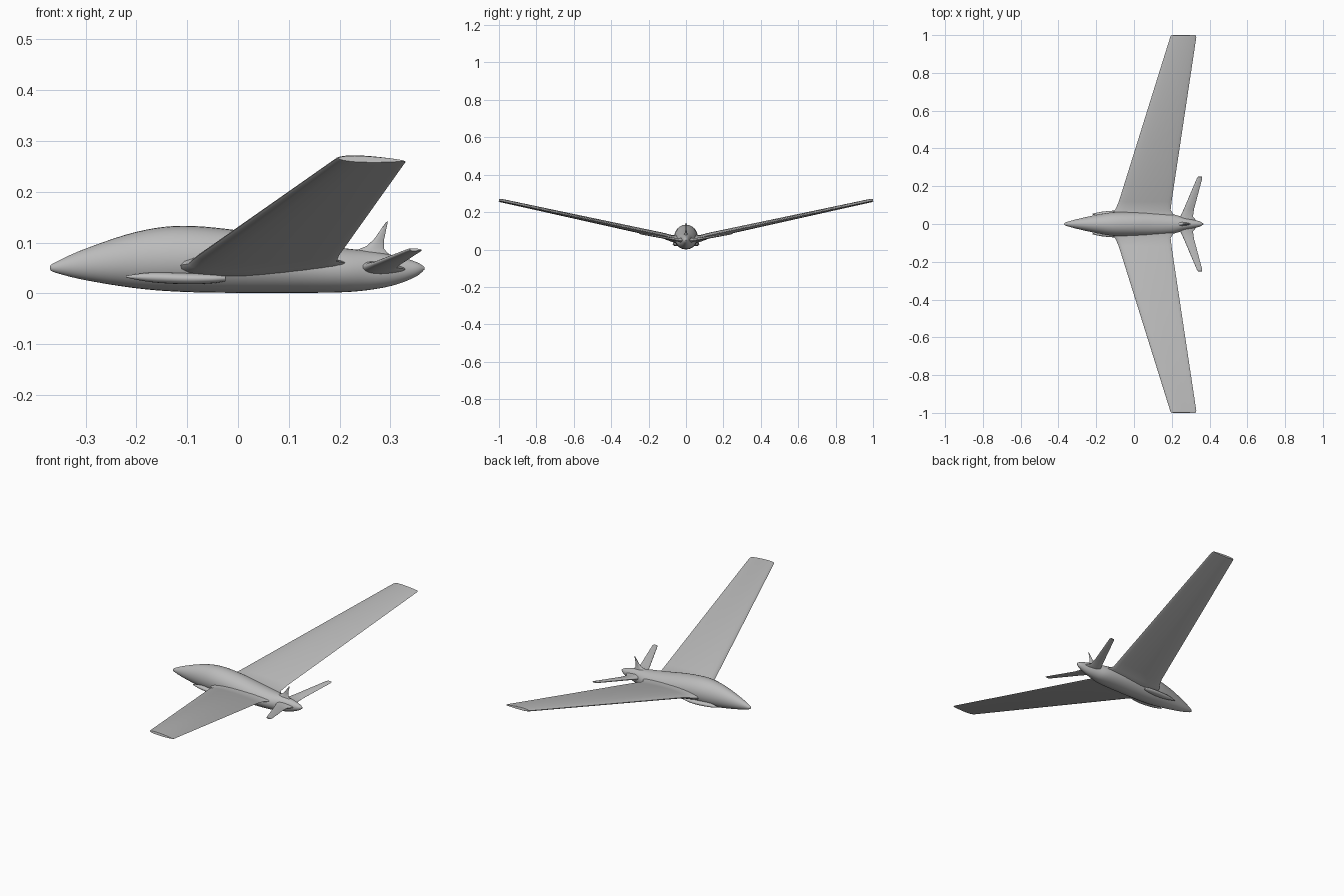
import bpy, bmesh, math
from mathutils import Vector

if "Cube" in bpy.data.objects:
    bpy.data.objects.remove(bpy.data.objects["Cube"], do_unlink=True)

grey = bpy.data.materials.new("airframe grey")
grey.use_nodes = True
colour = (0.5, 0.5, 0.5, 1)
grey.diffuse_color = colour
grey.node_tree.nodes["Principled BSDF"].inputs["Base Color"].default_value = colour


def loft(name, rings, angle=50):
    """Skin a list of equal-length closed rings and cap both ends."""
    bm = bmesh.new()
    rows = [[bm.verts.new(p) for p in ring] for ring in rings]
    n = len(rows[0])
    for a, b in zip(rows, rows[1:]):
        for i in range(n):
            j = (i + 1) % n
            bm.faces.new((a[i], a[j], b[j], b[i]))
    bm.faces.new(rows[0])
    bm.faces.new(rows[-1])
    bmesh.ops.recalc_face_normals(bm, faces=bm.faces)
    mesh = bpy.data.meshes.new(name)
    bm.to_mesh(mesh)
    bm.free()
    mesh.materials.append(grey)
    ob = bpy.data.objects.new(name, mesh)
    bpy.context.collection.objects.link(ob)
    bpy.ops.object.select_all(action='DESELECT')
    ob.select_set(True)
    bpy.context.view_layer.objects.active = ob
    bpy.ops.object.shade_smooth_by_angle(angle=math.radians(angle))
    return ob


def smooth(stations, steps=5):
    """Catmull-Rom interpolation between stations."""
    pts = [Vector(s) for s in stations]
    out = []
    for i in range(len(pts) - 1):
        p0, p1, p2 = pts[max(i - 1, 0)], pts[i], pts[i + 1]
        p3 = pts[min(i + 2, len(pts) - 1)]
        for k in range(steps):
            t = k / steps
            out.append(0.5 * (2 * p1 + (p2 - p0) * t + (2 * p0 - 5 * p1 + 4 * p2 - p3) * t * t
                              + (3 * p1 - p0 - 3 * p2 + p3) * t ** 3))
    return out + [pts[-1]]


def oval(x, y, low, high, half, n=32):
    mid, r = (low + high) / 2, (high - low) / 2
    return [(x, y + half * math.cos(2 * math.pi * i / n),
             mid + r * math.sin(2 * math.pi * i / n)) for i in range(n)]


def foil(lead, trail, thick, up, n=12):
    """Airfoil ring between a leading and a trailing point, thickened along up."""
    lead, trail, up = Vector(lead), Vector(trail), Vector(up)
    ring = []
    for i in range(2 * n):
        a = math.pi * i / n
        t = (1 - math.cos(a)) / 2
        bulge = math.sin(a) * (1 - 0.55 * t) * 0.65
        ring.append(lead.lerp(trail, t) + up * thick * bulge)
    return ring


# Fuselage: x, bottom, top, half width
body = smooth([(-0.37, 0.048, 0.053), (-0.36, 0.041, 0.061), (-0.3, 0.026, 0.088),
               (-0.2, 0.01, 0.121), (-0.11, 0.003, 0.133), (0, 0.001, 0.124),
               (0.1, 0.001, 0.106), (0.2, 0.002, 0.09), (0.26, 0.007, 0.083),
               (0.31, 0.017, 0.074), (0.35, 0.033, 0.062), (0.367, 0.047, 0.052)])
widths = smooth([(w, 0, 0) for w in (0.002, 0.009, 0.026, 0.048, 0.062, 0.063,
                                     0.06, 0.052, 0.036, 0.024, 0.013, 0.002)])
loft("fuselage", [oval(s.x, 0, s.y, s.z, w.x) for s, w in zip(body, widths)])

for side, label in ((1, "left"), (-1, "right")):
    # Long swept wing with raised tip and a thicker blended root
    up = Vector((0, -0.2 * side, 1))
    stations = [((-0.15, 0.0, 0.055), (0.235, 0.0, 0.06), 0.055),
                ((-0.118, 0.055, 0.055), (0.212, 0.045, 0.06), 0.046),
                ((-0.098, 0.078, 0.058), (0.194, 0.075, 0.063), 0.034),
                ((-0.08, 0.12, 0.073), (0.199, 0.12, 0.075), 0.03),
                ((0.192, 0.99, 0.264), (0.33, 0.99, 0.259), 0.018),
                ((0.198, 1.0, 0.266), (0.326, 1.0, 0.261), 0.012)]
    flip = lambda p: (p[0], p[1] * side, p[2])
    loft(label + "_wing", [foil(flip(a), flip(b), t, up) for a, b, t in stations])

    # Swept tailplane
    stations = [((0.228, 0.0, 0.05), (0.345, 0.0, 0.046), 0.034),
                ((0.248, 0.045, 0.053), (0.312, 0.04, 0.05), 0.02),
                ((0.264, 0.08, 0.058), (0.318, 0.08, 0.056), 0.013),
                ((0.332, 0.24, 0.085), (0.361, 0.24, 0.084), 0.008),
                ((0.338, 0.25, 0.086), (0.361, 0.25, 0.086), 0.005)]
    loft(label + "_tailplane", [foil(flip(a), flip(b), t, up) for a, b, t in stations])

    # Slim pod under the wing root, open at the back
    pod = smooth([(-0.22, 0.031, 0.035), (-0.17, 0.022, 0.041),
                  (-0.1, 0.018, 0.04), (-0.05, 0.02, 0.038), (-0.025, 0.024, 0.035)])
    wide = smooth([(w, 0, 0) for w in (0.002, 0.013, 0.019, 0.016, 0.008)])
    loft(label + "_pod", [oval(s.x, side * 0.052, s.y, s.z, w.x, 16) for s, w in zip(pod, wide)])

# Upright tail fin, flared where it meets the body
fin = [((0.2, 0, 0.07), (0.325, 0, 0.06), 0.03),
       ((0.235, 0, 0.086), (0.295, 0, 0.079), 0.018),
       ((0.253, 0, 0.093), (0.287, 0, 0.088), 0.011),
       ((0.268, 0, 0.107), (0.287, 0, 0.104), 0.007),
       ((0.291, 0, 0.14), (0.295, 0, 0.142), 0.003)]
loft("tail_fin", [foil(a, b, t, (0, 1, 0)) for a, b, t in fin])
